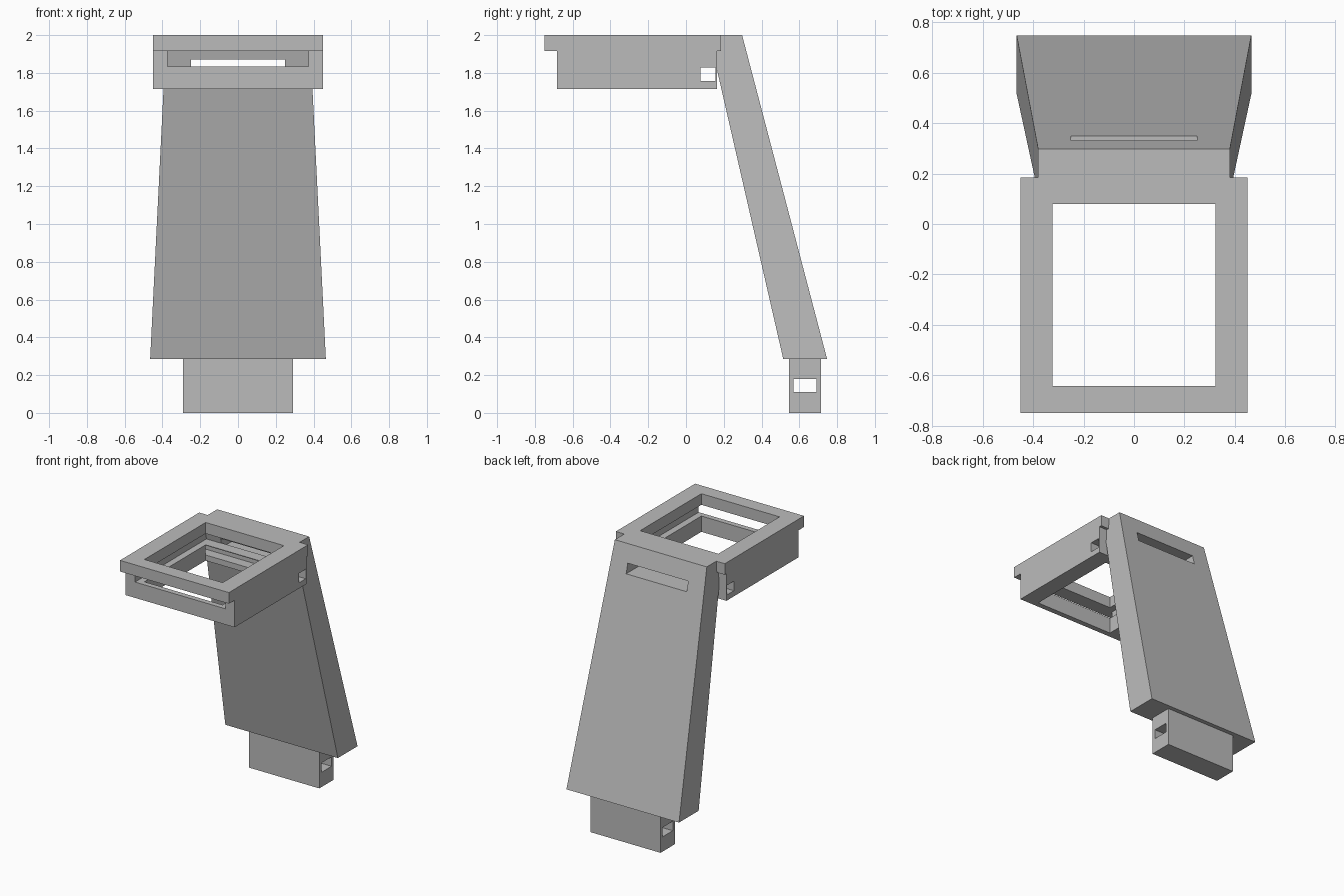
import bpy
import bmesh

if "Cube" in bpy.data.objects:
    bpy.data.objects.remove(bpy.data.objects["Cube"], do_unlink=True)

grey = bpy.data.materials.new("plain_grey")
grey.use_nodes = True
colour = (0.5, 0.5, 0.5, 1)
grey.diffuse_color = colour
grey.node_tree.nodes["Principled BSDF"].inputs["Base Color"].default_value = colour


def prism(name, profile, half_width):
    """Extrude a (y, z) profile across x; half_width gives the reach at height z."""
    bm = bmesh.new()
    left, right = [[bm.verts.new((s * half_width(z), y, z)) for y, z in profile]
                   for s in (-1, 1)]
    bm.faces.new(left)
    bm.faces.new(right)
    for i in range(len(profile)):
        j = (i + 1) % len(profile)
        bm.faces.new((left[i], left[j], right[j], right[i]))
    bmesh.ops.recalc_face_normals(bm, faces=bm.faces)
    mesh = bpy.data.meshes.new(name)
    bm.to_mesh(mesh)
    bm.free()
    mesh.materials.append(grey)
    ob = bpy.data.objects.new(name, mesh)
    bpy.context.collection.objects.link(ob)
    return ob


def box(name, half, y0, y1, z0, z1):
    return prism(name, [(y0, z0), (y1, z0), (y1, z1), (y0, z1)], lambda z: half)


def cut(ob, *cutters):
    """Subtract each cutter, then bake the result into the mesh."""
    for c in cutters:
        m = ob.modifiers.new("cut", 'BOOLEAN')
        m.operation, m.solver, m.object = 'DIFFERENCE', 'EXACT', c
    deps = bpy.context.evaluated_depsgraph_get()
    mesh = bpy.data.meshes.new_from_object(ob.evaluated_get(deps))
    ob.modifiers.clear()
    ob.data = mesh


# Helper cutters
opening = box("opening_cutter", 0.323, -0.643, 0.08, 1.5, 2.2)
tray_slot = box("tray_slot_cutter", 0.373, -0.9, 0.3, 1.833, 1.95)
frame_hole = box("frame_hole_cutter", 0.6, 0.077, 0.157, 1.757, 1.828)
leg_slot = box("leg_slot_cutter", 0.25, 0.0, 0.6, 1.80, 1.872)
foot_hole = box("foot_hole_cutter", 0.6, 0.57, 0.69, 0.11, 0.18)

# Square frame: top plate and the grooved body under it
top_plate = box("top_plate", 0.45, -0.75, 0.185, 1.917, 2.0)
cut(top_plate, opening)
frame_body = box("frame_body", 0.45, -0.683, 0.165, 1.715, 1.917)
cut(frame_body, opening, tray_slot, frame_hole)

# Leaning leg, wider toward the bottom
leg = prism("leg", [(0.185, 2.0), (0.185, 1.917), (0.141, 1.917), (0.515, 0.285),
                    (0.747, 0.285), (0.297, 2.0)],
            lambda z: 0.38 + 0.0496 * (2 - z))
cut(leg, leg_slot)

# Foot block with a cross hole
foot = box("foot", 0.29, 0.545, 0.715, 0, 0.285)
cut(foot, foot_hole)

# Remove the helpers
for c in (opening, tray_slot, frame_hole, leg_slot, foot_hole):
    bpy.data.objects.remove(c, do_unlink=True)
